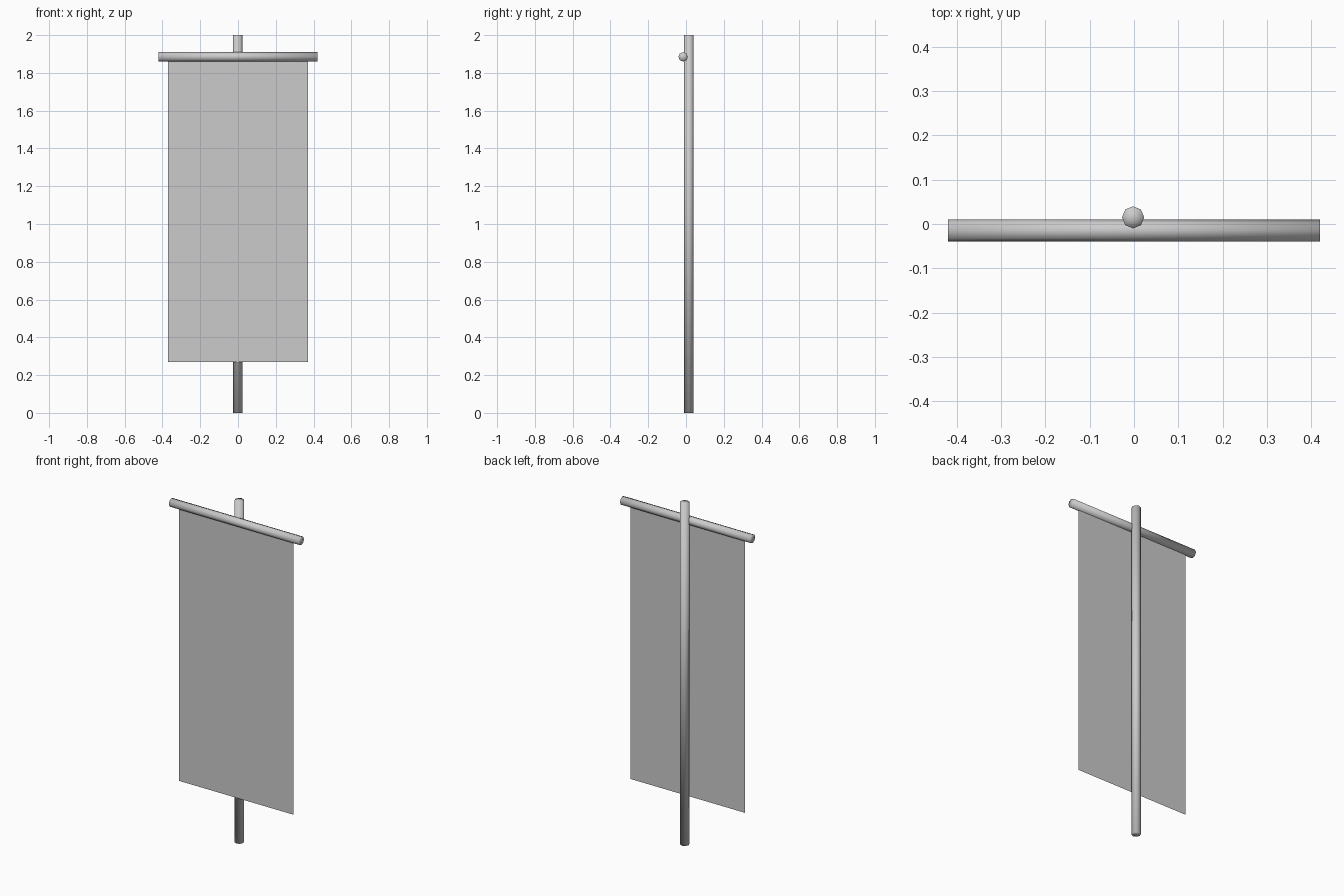
import bpy
import bmesh
import math

if "Cube" in bpy.data.objects:
    bpy.data.objects.remove(bpy.data.objects["Cube"])


def rod(name, length, center, rotation=(0, 0, 0)):
    # Smooth-shaded eight-sided rod
    bpy.ops.mesh.primitive_cylinder_add(
        vertices=8, radius=0.025, depth=length, end_fill_type='TRIFAN',
        location=center, rotation=rotation)
    obj = bpy.context.object
    obj.name = name
    bpy.ops.object.shade_smooth()
    return obj


def sheet(name, half_width, z_low, z_high, y):
    # Single-layer upright rectangle facing the front
    bm = bmesh.new()
    corners = [(-half_width, y, z_low), (half_width, y, z_low),
               (half_width, y, z_high), (-half_width, y, z_high)]
    bm.faces.new([bm.verts.new(c) for c in corners])
    mesh = bpy.data.meshes.new(name)
    bm.to_mesh(mesh)
    bm.free()
    obj = bpy.data.objects.new(name, mesh)
    bpy.context.collection.objects.link(obj)
    return obj


# Upright pole standing behind the cloth
rod("pole", 2.0, (-0.002, 0.015, 1.0))

# Horizontal bar across the front of the pole
rod("crossbar", 0.84, (0, -0.015, 1.885), (0, math.pi / 2, 0))

# Hanging cloth, tucked into the crossbar
sheet("banner_cloth", 0.37, 0.27, 1.87, -0.015)
